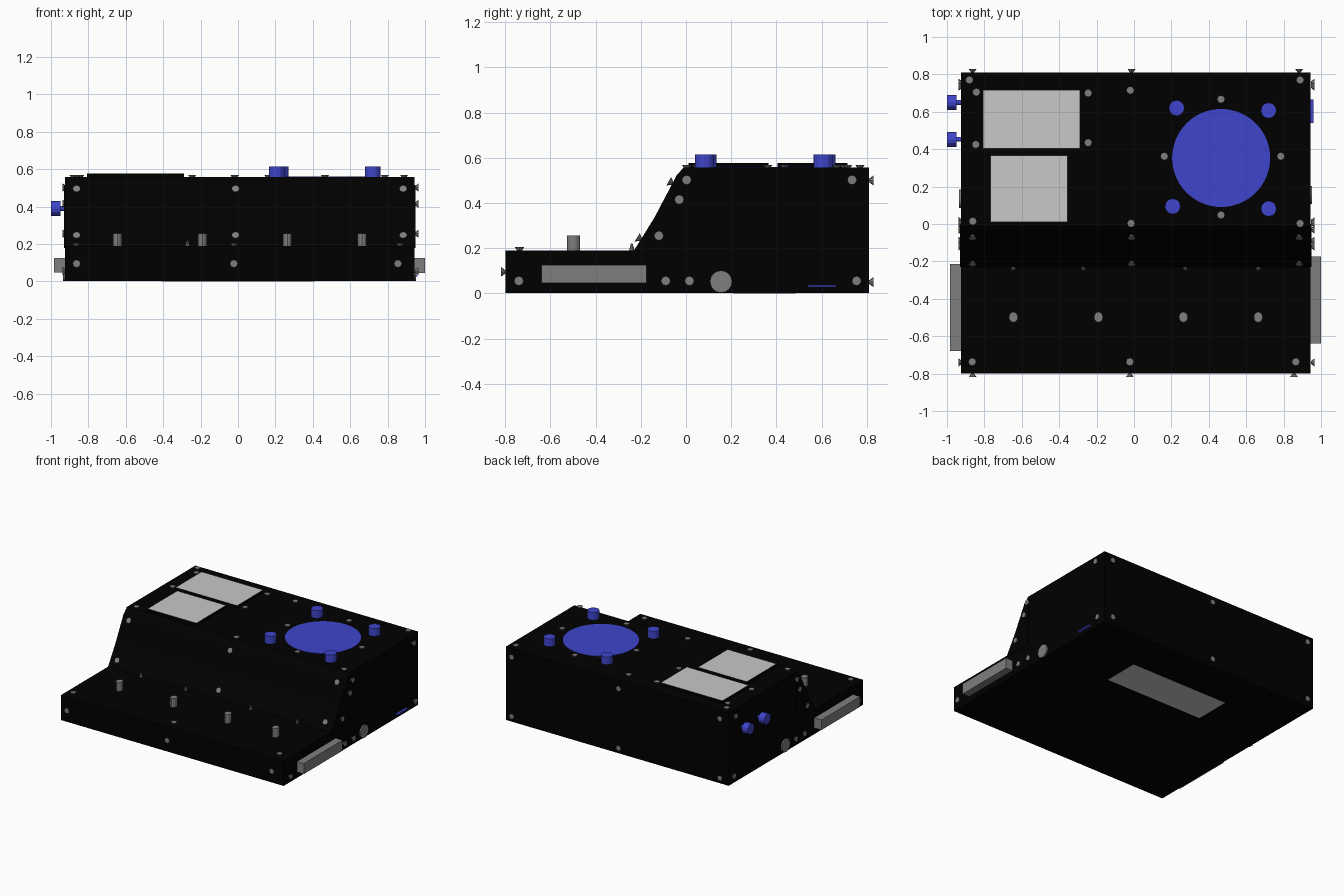
import bpy, bmesh, math
from mathutils import Vector

if "Cube" in bpy.data.objects:
    bpy.data.objects.remove(bpy.data.objects["Cube"])


def material(name, r, g, b):
    m = bpy.data.materials.new(name)
    m.diffuse_color = (r, g, b, 1)
    m.use_nodes = True
    m.node_tree.nodes["Principled BSDF"].inputs["Base Color"].default_value = m.diffuse_color
    return m


BLACK = material("black", 0.0, 0.0, 0.0)
GREY = material("grey", 0.212, 0.212, 0.212)
LIGHT = material("light_grey", 0.58, 0.58, 0.58)
BLUE = material("blue", 0.05, 0.06, 0.604)


def finish(name, bm, *mats):
    bmesh.ops.recalc_face_normals(bm, faces=bm.faces)
    mesh = bpy.data.meshes.new(name)
    bm.to_mesh(mesh)
    bm.free()
    for m in mats:
        mesh.materials.append(m)
    ob = bpy.data.objects.new(name, mesh)
    bpy.context.collection.objects.link(ob)
    return ob


def box(name, lo, hi, mat, top_mat=None):
    bm = bmesh.new()
    bmesh.ops.create_cube(bm, size=1)
    for v in bm.verts:
        v.co = [lo[i] + (v.co[i] + 0.5) * (hi[i] - lo[i]) for i in range(3)]
    bm.normal_update()
    if top_mat:
        for f in bm.faces:
            f.material_index = int(f.normal.z > 0.9)
    return finish(name, bm, mat, *([top_mat] if top_mat else []))


def cylinder(name, base, axis, r1, r2, height, mat, sides=12, stretch=1.0):
    """Cylinder or cone standing on base and pointing along axis."""
    bm = bmesh.new()
    bmesh.ops.create_cone(bm, cap_ends=True, segments=sides, radius1=r1, radius2=r2, depth=height)
    rot = Vector(axis).normalized().to_track_quat('Z', 'Y')
    for v in bm.verts:
        v.co.y *= stretch
        v.co = rot @ (v.co + Vector((0, 0, height / 2))) + Vector(base)
    return finish(name, bm, mat)


def extrude_x(name, profile, x0, x1, mat):
    """Side profile (y, z) swept across x."""
    bm = bmesh.new()
    face = bm.faces.new([bm.verts.new((x0, y, z)) for y, z in profile])
    geom = bmesh.ops.extrude_face_region(bm, geom=[face])["geom"]
    bmesh.ops.translate(bm, vec=(x1 - x0, 0, 0), verts=[g for g in geom if isinstance(g, bmesh.types.BMVert)])
    return finish(name, bm, mat)


def screw(base, axis, r=0.0215):
    # flared countersunk head
    cylinder("screw", base, axis, r * 0.35, r, 0.019, GREY, 8)


L, R, FRONT, BACK, DECK, TOP = -0.925, 0.943, -0.80, 0.81, 0.19, 0.557

# Stepped housing with a sloped face
slope = [(-0.23, DECK), (-0.14, 0.335), (-0.04, 0.525), (-0.01, TOP)]
extrude_x("housing", [(FRONT, 0.001), (FRONT, DECK)] + slope + [(BACK, TOP), (BACK, 0.001)], L, R, BLACK)

# Thin side cheeks beside the slope
cheek = [(-0.23, 0.18), (-0.14, 0.325), (-0.04, 0.515), (0.0, 0.515), (0.0, 0.18)]
extrude_x("left_cheek", cheek, L - 0.006, L, BLACK)
extrude_x("right_cheek", cheek, R, R + 0.006, BLACK)

# Display panels
box("rear_display", (-0.807, 0.404, TOP), (-0.29, 0.716, 0.578), BLACK, LIGHT)
box("front_display", (-0.766, 0.01, TOP), (-0.356, 0.366, 0.578), BLACK, LIGHT)

# Round pad with knobs around it
cylinder("round_pad", (0.466, 0.353, TOP), (0, 0, 1), 0.262, 0.262, 0.003, BLUE, 64)
for x, y in [(0.228, 0.62), (0.72, 0.607), (0.207, 0.094), (0.72, 0.082)]:
    cylinder("knob", (x, y, TOP), (0, 0, 1), 0.042, 0.042, 0.058, BLUE)

# Left side push buttons
for y in (0.65, 0.453):
    cylinder("button_stem", (L, y, 0.39), (-1, 0, 0), 0.013, 0.013, 0.03, BLUE)
    cylinder("button_head", (-0.95, y, 0.39), (-1, 0, 0), 0.04, 0.04, 0.05, BLUE)

# Right side blue strip
box("side_strip", (R, 0.54, 0.027), (0.96, 0.665, 0.037), BLUE)

# Side handles and round side caps
box("right_handle", (R, -0.64, 0.045), (1.0, -0.175, 0.125), GREY)
box("left_handle", (-0.985, -0.68, 0.048), (L, -0.215, 0.125), GREY)
cylinder("right_cap", (R, 0.155, 0.052), (1, 0, 0), 0.049, 0.049, 0.01, GREY, 16)
cylinder("left_cap", (L, 0.135, 0.052), (-1, 0, 0), 0.049, 0.049, 0.01, GREY, 16)

# Oval posts on the deck
for x in (-0.645, -0.19, 0.264, 0.664):
    cylinder("deck_post", (x, -0.498, DECK), (0, 0, 1), 0.024, 0.024, 0.067, GREY, 12, 1.18)

# Plate under the base
box("base_plate", (-0.41, 0.21, 0.0), (0.41, 0.485, 0.003), LIGHT)

# Screws on the top
for x, y in [(-0.88, 0.77), (-0.843, 0.705), (-0.245, 0.7), (-0.245, 0.435), (-0.846, 0.425),
             (-0.02, 0.715), (0.888, 0.77), (-0.862, 0.015), (-0.016, 0.003), (0.888, 0.003),
             (0.465, 0.667), (0.162, 0.362), (0.785, 0.362), (0.465, 0.048)]:
    screw((x, y, TOP - 0.007), (0, 0, 1))

# Screws on the deck, front, slope and back
for x in (-0.865, -0.022, 0.865):
    screw((x, -0.737, DECK - 0.004), (0, 0, 1))
for x in (-0.863, -0.022, 0.855):
    screw((x, FRONT, 0.095), (0, -1, 0))
for x in (-0.863, -0.013, 0.883):
    screw((x, -0.2, 0.238), (0, -0.85, 0.53))
    screw((x, -0.06, 0.487), (0, -0.87, 0.48))
    for z in (0.5, 0.05):
        screw((x, BACK, z), (0, 1, 0))
for x in (-0.645, -0.27, 0.275, 0.665):
    cylinder("slope_foot_stud", (x, -0.24, DECK), (0, 0, 1), 0.012, 0.004, 0.03, GREY, 8)

# Screws on both sides, set deeper on the left
for y, z in [(-0.74, 0.055), (-0.09, 0.055), (0.015, 0.055), (0.755, 0.055),
             (0.003, 0.502), (0.735, 0.502), (-0.03, 0.415), (-0.12, 0.255)]:
    screw((R + 0.003, y, z), (1, 0, 0))
    screw((L + 0.007, y, z), (-1, 0, 0))
